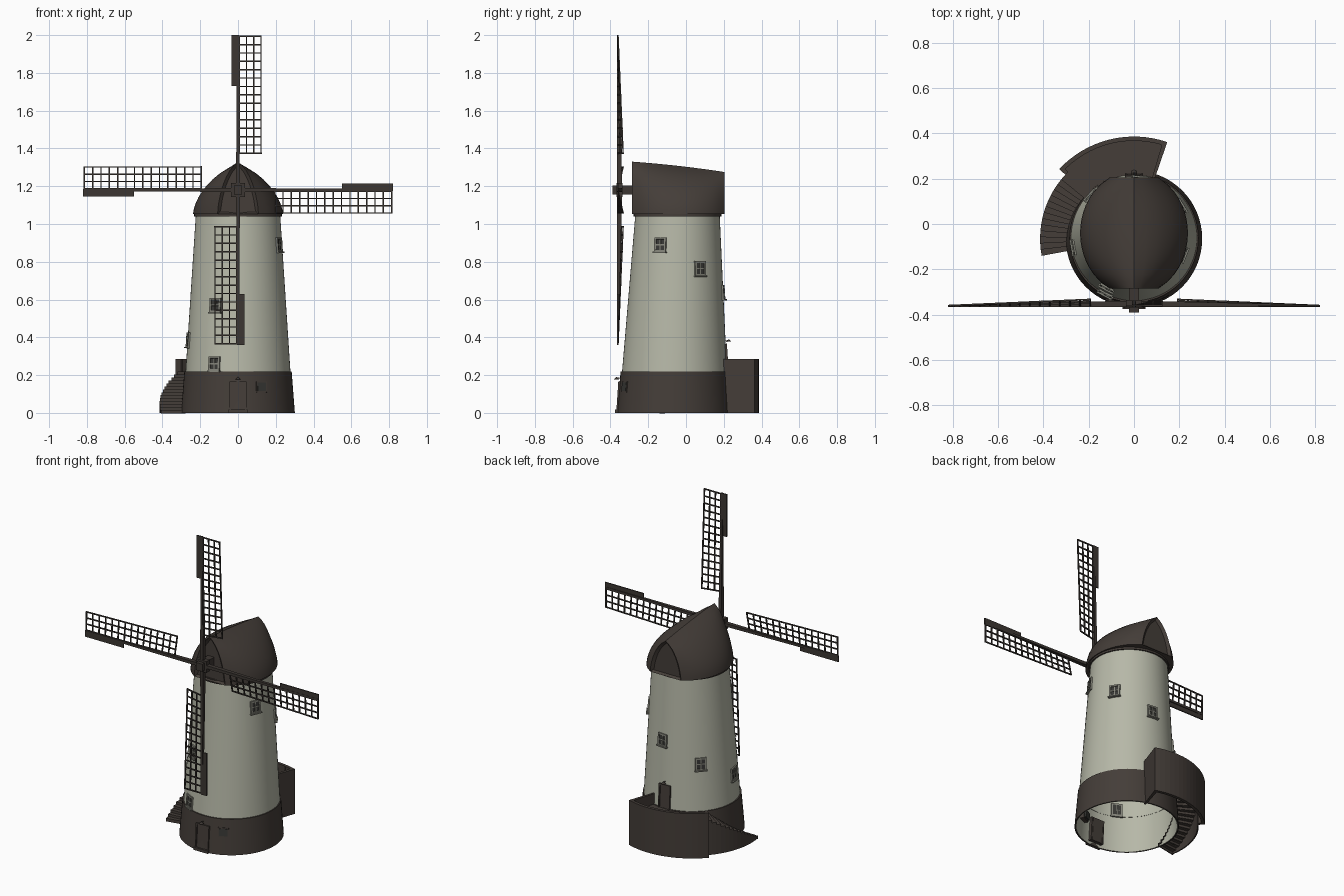
import bpy, bmesh, math
from mathutils import Matrix, Vector

if "Cube" in bpy.data.objects:
    bpy.data.objects.remove(bpy.data.objects["Cube"])

CY = -0.065          # tower centre in y at the ground
HUB_Z = 1.18


def mat(name, rgb):
    m = bpy.data.materials.new(name)
    m.diffuse_color = (*rgb, 1)
    m.use_nodes = True
    m.node_tree.nodes["Principled BSDF"].inputs["Base Color"].default_value = m.diffuse_color
    return m


WALL = mat("pale_plaster", (0.47, 0.48, 0.39))
BROWN = mat("dark_brown", (0.058, 0.047, 0.040))
SAIL = mat("sail_timber", (0.045, 0.037, 0.032))
FRAME = mat("window_grey", (0.24, 0.24, 0.20))
GLASS = mat("dark_glass", (0.04, 0.04, 0.036))


def finish(bm, name, m, smooth=False):
    bmesh.ops.recalc_face_normals(bm, faces=bm.faces)
    me = bpy.data.meshes.new(name)
    bm.to_mesh(me)
    bm.free()
    ob = bpy.data.objects.new(name, me)
    bpy.context.collection.objects.link(ob)
    me.materials.append(m)
    if smooth:
        bpy.ops.object.select_all(action='DESELECT')
        ob.select_set(True)
        bpy.context.view_layer.objects.active = ob
        bpy.ops.object.shade_smooth_by_angle(angle=math.radians(35))
    return ob


def hexa(bm, pts):
    """Solid from 8 corners: bottom four, then top four."""
    v = [bm.verts.new(p) for p in pts]
    for f in ((0, 3, 2, 1), (4, 5, 6, 7), (0, 1, 5, 4), (1, 2, 6, 5), (2, 3, 7, 6), (3, 0, 4, 7)):
        bm.faces.new([v[i] for i in f])


def box(bm, x0, x1, y0, y1, z0, z1, M=Matrix()):
    hexa(bm, [M @ Vector((x, y, z)) for z in (z0, z1)
              for x, y in ((x0, y0), (x1, y0), (x1, y1), (x0, y1))])


def bar(bm, a, b, w):
    """Square bar between two points."""
    a, b = Vector(a), Vector(b)
    q = (b - a).to_track_quat('Z', 'Y').to_matrix().to_4x4()
    box(bm, -w / 2, w / 2, -w / 2, w / 2, 0, (b - a).length, Matrix.Translation(a) @ q)


def ring(bm, profile, n=64, closed=False):
    """Lathe (radius, z, y centre) points."""
    rows = [[bm.verts.new((r * math.cos(2 * math.pi * i / n), c + r * math.sin(2 * math.pi * i / n), z))
             for i in range(n)] for r, z, c in profile]
    pairs = list(zip(rows, rows[1:])) + ([(rows[-1], rows[0])] if closed else [])
    for p, q in pairs:
        for i in range(n):
            j = (i + 1) % n
            bm.faces.new((p[i], p[j], q[j], q[i]))


def sector(bm, r0, r1, a0, a1, z0, z1, n=1):
    """Curved block between two angles (degrees) around the tower."""
    def P(r, a, z):
        a = math.radians(a)
        return (r * math.cos(a), CY + r * math.sin(a), z)
    for i in range(n):
        s, e = a0 + (a1 - a0) * i / n, a0 + (a1 - a0) * (i + 1) / n
        hexa(bm, [P(r, a, z) for z in (z0, z1) for r, a in ((r0, s), (r1, s), (r1, e), (r0, e))])


def wall_r(z):
    return 0.292 - 0.0655 * z


def wall_c(z):
    return CY + 0.02 * z / 1.05


def on_wall(ang, z, extra=0.0):
    """Local frame on the tower wall: x outward, y sideways, z up."""
    a = math.radians(ang)
    r = wall_r(z) + extra
    return (Matrix.Translation((r * math.cos(a), wall_c(z) + r * math.sin(a), z))
            @ Matrix.Rotation(a, 4, 'Z') @ Matrix.Rotation(-0.065, 4, 'Y'))


# Tower wall and dark base band
bm = bmesh.new()
ring(bm, [(wall_r(z), z, wall_c(z)) for z in (0.0, 0.22, 1.06)])
finish(bm, "tower_wall", WALL, True)
bm = bmesh.new()
ring(bm, [(0.295, 0, CY), (0.301, 0, CY), (0.284, 0.22, CY + 0.003), (0.276, 0.22, CY + 0.004)])
finish(bm, "tower_base", BROWN, True)
bm = bmesh.new()
ring(bm, [(0.218, 1.04, -0.045), (0.232, 1.04, -0.045), (0.232, 1.065, -0.045), (0.218, 1.065, -0.045)], closed=True)
finish(bm, "tower_curb", BROWN, True)

# Boat-shaped cap with recessed gable ends
SHAPE = [(1, 0), (0.985, 0.1), (0.94, 0.23), (0.88, 0.35), (0.80, 0.47), (0.70, 0.59),
         (0.57, 0.71), (0.42, 0.82), (0.22, 0.92), (0, 1)]
loop = SHAPE + [(-x, h) for x, h in reversed(SHAPE[:-1])]
bm = bmesh.new()
rows = []
N = 16
for i in range(N + 1):
    t = i / N
    y = -0.285 + 0.49 * t
    w = 0.238 * math.sqrt(1 - ((y + 0.04) / 0.275) ** 2)
    top = 1.33 - 0.035 * t - 0.020 * t * t
    rows.append([bm.verts.new((x * w, y, 1.052 + h * (top - 1.052))) for x, h in loop])
for p, q in zip(rows, rows[1:]):
    for i in range(len(loop)):
        j = (i + 1) % len(loop)
        bm.faces.new((p[i], p[j], q[j], q[i]))
ends = [bm.faces.new(rows[0]), bm.faces.new(rows[-1])]
bmesh.ops.recalc_face_normals(bm, faces=bm.faces)
bmesh.ops.inset_individual(bm, faces=ends, thickness=0.016, depth=-0.014)
finish(bm, "cap", BROWN, True)

# Windshaft and hub
bm = bmesh.new()
box(bm, -0.022, 0.022, -0.39, -0.25, HUB_Z - 0.024, HUB_Z + 0.024)
box(bm, -0.036, 0.036, -0.368, -0.335, HUB_Z - 0.036, HUB_Z + 0.036)
finish(bm, "windshaft", SAIL)


# Four sails: tapered stock, twisted lattice, leading board
def lattice(v, r):
    twist = 0.028 * (1 - (r - 0.19) / 0.63)
    return (v, -0.36 + twist * v / 0.125, r)


for k, name in enumerate(("top", "right", "bottom", "left")):
    bm = bmesh.new()
    hexa(bm, [(-0.010, -0.366, 0), (0.010, -0.366, 0), (0.010, -0.338, 0), (-0.010, -0.338, 0),
              (-0.007, -0.366, 0.82), (0.005, -0.366, 0.82), (0.005, -0.357, 0.82), (-0.007, -0.357, 0.82)])
    for v in (0.006, 0.045, 0.084, 0.122):
        bar(bm, lattice(v, 0.19), lattice(v, 0.817), 0.007)
    for i in range(15):
        r = 0.194 + 0.62 * i / 14
        bar(bm, lattice(0, r), lattice(0.125, r), 0.007)
    box(bm, -0.035, 0.0, -0.365, -0.358, 0.55, 0.82)
    bm.transform(Matrix.Translation((0, 0, HUB_Z)) @ Matrix.Rotation(k * math.pi / 2, 4, 'Y'))
    finish(bm, name + "_sail", SAIL)

# Windows spiralling round the tower, plus one at the front
spots = [(-22 + 53 * i, 0.89 - 0.126 * i) for i in range(6)] + [(242, 0.57)]
bf, bg = bmesh.new(), bmesh.new()
for ang, z in spots:
    M = on_wall(ang, z)
    for s in (-1, 1):
        box(bf, -0.012, 0.007, s * 0.028 - 0.005, s * 0.028 + 0.005, -0.038, 0.038, M)
        box(bf, -0.012, 0.007, -0.033, 0.033, s * 0.034 - 0.005, s * 0.034 + 0.005, M)
    box(bf, -0.012, 0.005, -0.003, 0.003, -0.03, 0.03, M)
    box(bf, -0.012, 0.005, -0.025, 0.025, -0.003, 0.003, M)
    box(bf, -0.012, 0.014, -0.037, 0.037, -0.044, -0.037, M)
    box(bg, -0.012, 0.002, -0.024, 0.024, -0.03, 0.03, M)
finish(bf, "window_frames", FRAME)
finish(bg, "window_panes", GLASS)

# Doors with frames and little lamps: ground front and landing back
bd, bl = bmesh.new(), bmesh.new()
for ang, z, extra, w in ((-90, 0.09, 0.006, 0.042), (90, 0.29, 0.0, 0.036)):
    M = on_wall(ang, z, extra)
    box(bd, -0.03, 0.003, -w + 0.006, w - 0.006, -0.07, 0.07, M)
    for s in (-1, 1):
        box(bd, -0.03, 0.008, s * w - 0.004, s * w + 0.004, -0.072, 0.076, M)
    box(bd, -0.03, 0.008, -w, w, 0.068, 0.076, M)
    L = M @ Matrix.Translation((0.018, 0, 0.092))
    bmesh.ops.create_cone(bl, cap_ends=True, segments=12, radius1=0.014, radius2=0.002, depth=0.012, matrix=L)
    box(bl, -0.022, 0.002, -0.002, 0.002, 0.0, 0.004, L)
M = on_wall(math.degrees(math.atan2(-0.27, 0.128)), 0.138, 0.004)
box(bd, -0.03, 0.006, -0.031, 0.031, -0.029, 0.029, M)
finish(bd, "doors", BROWN)
finish(bl, "door_lamps", SAIL)
bm = bmesh.new()
box(bm, -0.024, 0.024, -0.024, 0.024, -0.022, 0.022, M @ Matrix.Translation((-0.016, 0, 0)))
finish(bm, "base_window_pane", GLASS)
bm = bmesh.new()
box(bm, -0.05, 0.05, CY - 0.31, CY - 0.29, 0, 0.018)
finish(bm, "doorstep", BROWN)

# Raised landing with parapet wall
bm = bmesh.new()
sector(bm, 0.278, 0.435, 71, 137, 0.20, 0.218, 16)
sector(bm, 0.432, 0.451, 71, 137, 0, 0.285, 16)
sector(bm, 0.278, 0.451, 71, 73.5, 0, 0.285)
sector(bm, 0.414, 0.451, 134.5, 137, 0, 0.285)
finish(bm, "landing", BROWN)

# Curved stair: treads, risers and outer skirt
bm = bmesh.new()
STEPS = 14
for i in range(STEPS):
    a0 = 190.5 - 53.5 * i / STEPS
    a1 = 190.5 - 53.5 * (i + 1) / STEPS
    z, rise = 0.218 * (i + 1) / STEPS, 0.218 / STEPS
    sector(bm, 0.283, 0.414, a0, a1, z - 0.005, z)
    sector(bm, 0.283, 0.414, a0, a0 - 0.9, z - rise - 0.004, z - 0.001)
    sector(bm, 0.407, 0.4145, a0, a1, 0, z)
finish(bm, "curved_stair", BROWN)
